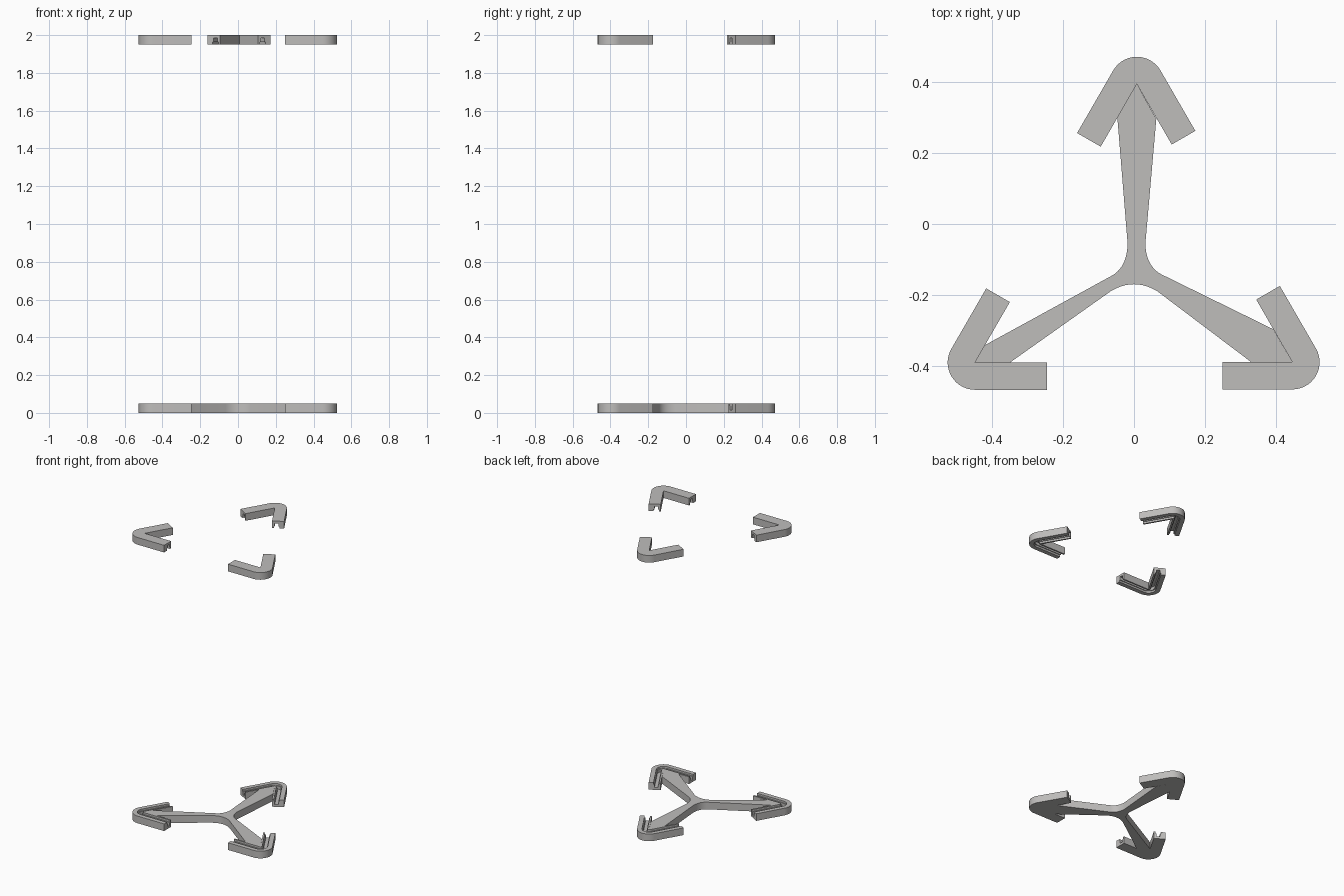
import bpy, bmesh
from math import radians, cos, sin
from mathutils import Vector

if "Cube" in bpy.data.objects:
    bpy.data.objects.remove(bpy.data.objects["Cube"])

WIDTH, HEIGHT, TOTAL = 0.077, 0.05, 2.0
LONG_LEG, SHORT_LEG = 0.204, 0.197

grey = bpy.data.materials.new("warm grey")
grey.use_nodes = True
grey.diffuse_color = (0.52, 0.51, 0.50, 1)
grey.node_tree.nodes["Principled BSDF"].inputs["Base Color"].default_value = (0.52, 0.51, 0.50, 1)


def finish(name, bm):
    bmesh.ops.remove_doubles(bm, verts=bm.verts, dist=0.00001)
    bmesh.ops.recalc_face_normals(bm, faces=bm.faces)
    mesh = bpy.data.meshes.new(name)
    bm.to_mesh(mesh)
    bm.free()
    obj = bpy.data.objects.new(name, mesh)
    bpy.context.collection.objects.link(obj)
    mesh.materials.append(grey)
    bpy.ops.object.select_all(action='DESELECT')
    obj.select_set(True)
    bpy.context.view_layer.objects.active = obj
    bpy.ops.object.shade_smooth_by_angle(angle=radians(30))


# Bracket cross-section: distance from the inner face, height; stepped groove on top
SECTION = [(0, 0), (WIDTH, 0), (WIDTH, HEIGHT), (0.046, HEIGHT), (0.046, 0.037),
           (0.040, 0.037), (0.040, 0.016), (0.017, 0.016), (0.017, 0.037),
           (0.011, 0.037), (0.011, HEIGHT), (0, HEIGHT)]


def polar(deg, r=1.0):
    return Vector((cos(radians(deg)), sin(radians(deg)))) * r


def bracket(name, corner, axis, upper):
    """Sweep the section along one leg, round the corner and along the other leg."""
    corner = Vector(corner)
    steps = 14
    stations = [(corner + polar(axis - 30, LONG_LEG), axis - 120)]
    stations += [(corner, axis - 120 - 120 * i / steps) for i in range(steps + 1)]
    stations += [(corner + polar(axis + 30, SHORT_LEG), axis - 240)]
    bm = bmesh.new()
    rings = []
    for base, normal in stations:
        ring = []
        for d, z in SECTION:
            p = base + polar(normal, d)
            ring.append(bm.verts.new((p.x, p.y, TOTAL - z if upper else z)))
        rings.append(ring)
    for a, b in zip(rings, rings[1:]):
        for i in range(len(a)):
            j = (i + 1) % len(a)
            bm.faces.new((a[i], a[j], b[j], b[i]))
    bm.faces.new(rings[0])
    bm.faces.new(rings[-1])
    bmesh.ops.dissolve_degenerate(bm, dist=0.00001, edges=bm.edges)
    finish(name, bm)


CORNERS = {"right": ((-0.449, -0.391), 30),
           "left": ((0.447, -0.390), 150),
           "back": ((0.008, 0.395), 270)}
for side, (corner, axis) in CORNERS.items():
    bracket(f"lower_{side}_bracket", corner, axis, False)
    bracket(f"upper_{side}_bracket", corner, axis, True)


# Three tapered arms joined by a filleted hub
def fillet(start, control, end, steps=10):
    a, c, b = Vector(start), Vector(control), Vector(end)
    return [a.lerp(c, t).lerp(c.lerp(b, t), t) for t in (i / steps for i in range(steps + 1))]


outline = [(-0.047, 0.301), *fillet((-0.018, -0.056), (-0.020, -0.121), (-0.061, -0.145)),
           (-0.421, -0.342), CORNERS["right"][0], (-0.350, -0.391),
           *fillet((-0.066, -0.190), (0, -0.150), (0.066, -0.190)),
           (0.331, -0.390), CORNERS["left"][0], (0.393, -0.297),
           *fillet((0.077, -0.142), (0.034, -0.119), (0.032, -0.056)),
           (0.063, 0.297), CORNERS["back"][0]]
bm = bmesh.new()
base = bm.faces.new([bm.verts.new((x, y, 0)) for x, y in outline])
top = bmesh.ops.extrude_face_region(bm, geom=[base], use_keep_orig=True)
bmesh.ops.translate(bm, vec=(0, 0, HEIGHT),
                    verts=[g for g in top["geom"] if isinstance(g, bmesh.types.BMVert)])
finish("three_arm_base", bm)
